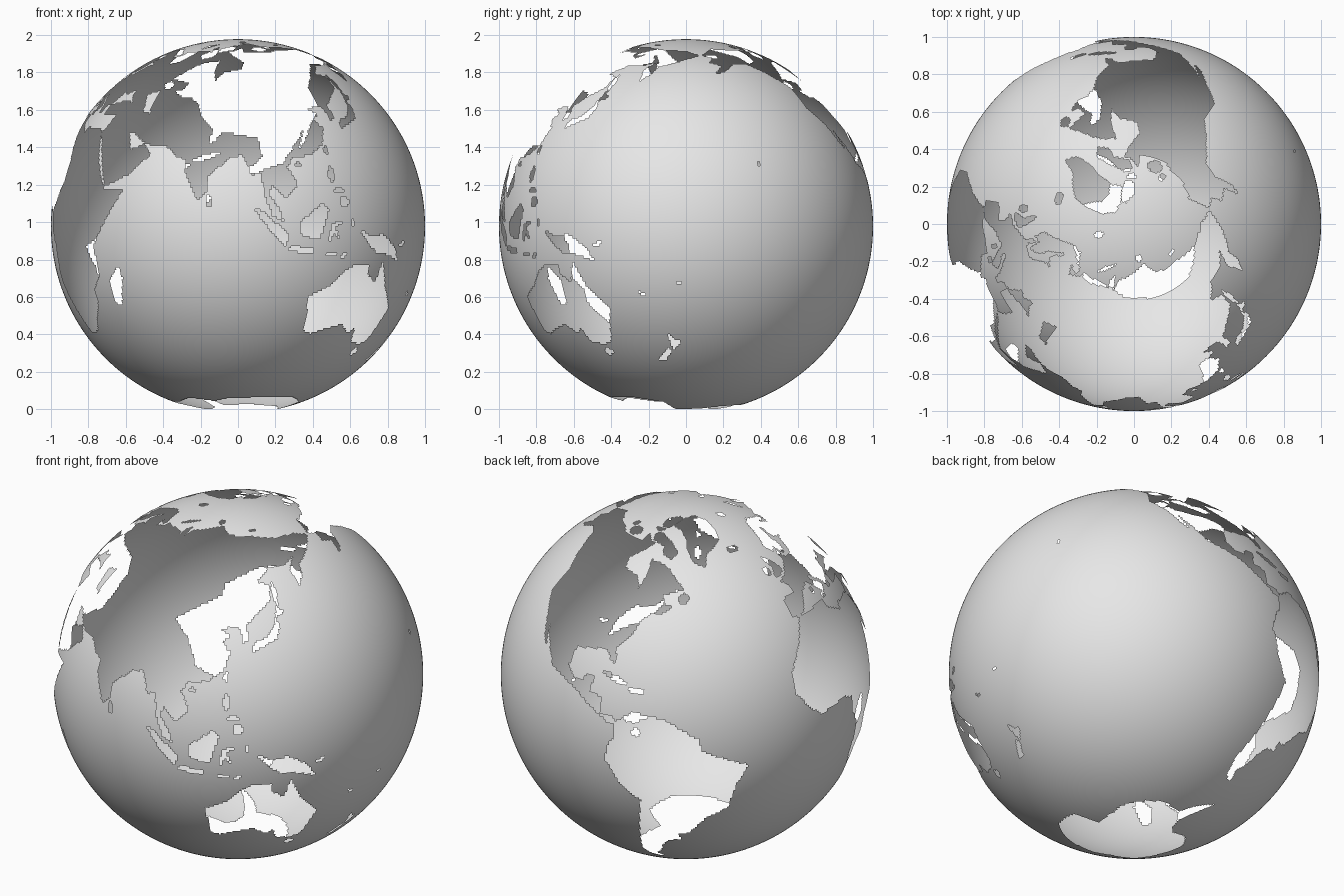
import bpy
import bmesh
import math

# Globe made of the ocean surface only: every land mass is an opening in a thin shell.
SEGMENTS = 480
RINGS = 240

if "Cube" in bpy.data.objects:
    bpy.data.objects.remove(bpy.data.objects["Cube"], do_unlink=True)

lands = []
inland_seas = []


def add_outline(points, group=lands):
    """Store a coast given as (longitude, latitude) corners, with its bounds."""
    longitudes = [point[0] for point in points]
    latitudes = [point[1] for point in points]
    bounds = (min(longitudes), max(longitudes), min(latitudes), max(latitudes))
    group.append((bounds, points))


def add_island(lon, lat, wide, high, lean=0):
    """Store a small oval island; wide and high are half sizes in degrees."""
    outline = []
    turn = math.radians(lean)
    for step in range(16):
        angle = math.tau * step / 16
        across, along = wide * math.cos(angle), high * math.sin(angle)
        outline.append((lon + across * math.cos(turn) - along * math.sin(turn),
                        lat + across * math.sin(turn) + along * math.cos(turn)))
    add_outline(outline)


def inside(outline, lon, lat):
    """Even-odd test of a point against one outline."""
    (west, east, south, north), points = outline
    if not (west <= lon <= east and south <= lat <= north):
        return False
    hit = False
    previous_lon, previous_lat = points[-1]
    for next_lon, next_lat in points:
        if (next_lat > lat) != (previous_lat > lat):
            share = (lat - next_lat) / (previous_lat - next_lat)
            if lon < next_lon + share * (previous_lon - next_lon):
                hit = not hit
        previous_lon, previous_lat = next_lon, next_lat
    return hit


def in_any(group, lon, lat):
    return any(inside(outline, lon, lat) for outline in group)


def is_land(centre):
    """The front (-y) faces longitude 90 east."""
    lon = math.degrees(math.atan2(-centre.y, -centre.x))
    lat = math.degrees(math.asin(centre.z / centre.length))
    if in_any(inland_seas, lon, lat):
        return False
    # outlines that cross the date line run on past 180
    return in_any(lands, lon, lat) or (lon < -150 and in_any(lands, lon + 360, lat))


# Europe, closed by a straight inland border in the east
add_outline([
    (-9, 37), (-9, 43), (-2, 43.5), (-1, 46), (-4.5, 48.5), (1.5, 50), (4, 52),
    (8, 54), (8, 57), (10.5, 57.5), (10, 54.5), (14, 54), (19, 54.5), (21, 57),
    (24, 59), (29, 60), (22, 60.5), (21.5, 63), (25, 65.5), (22, 66), (17, 61),
    (18, 60), (16, 56.5), (13, 55.5), (11, 59), (7, 58), (5, 61), (12, 66),
    (19, 70), (28, 71), (40, 67.5), (41, 66), (33, 66.5), (38, 64), (44, 66),
    (44, 68), (60, 69), (60, 40), (50, 40), (41.5, 41.5), (38, 44.5), (38.5, 47),
    (33.5, 45), (30.5, 46), (28, 42), (26, 40.5), (23, 40), (23.5, 37.5),
    (21.5, 37), (19.5, 41), (13.5, 45.5), (12.5, 44), (18, 40.5), (16, 38),
    (12, 42), (9, 44.5), (3, 42.5), (0, 39.5), (-2, 37), (-5.5, 36)])

# Northern and eastern Asia
add_outline([
    (59, 69), (68, 68.5), (67, 71), (70, 73), (73, 68), (75, 72), (81, 73),
    (90, 75), (104, 77.5), (113, 74), (128, 72.5), (140, 72.5), (160, 70),
    (180, 69), (190, 66), (178, 62.5), (170, 60), (163, 58), (162, 55), (157, 51),
    (156, 57), (163, 61.5), (155, 59.5), (143, 59), (135, 54.5), (141, 53),
    (140, 48), (132, 43), (128, 40), (129.5, 36), (126.5, 34.5), (126.5, 37.5),
    (125, 39.5), (121.5, 39.5), (118, 39), (122, 37), (119.5, 35), (122, 31),
    (100, 30), (59, 30)])

# Southern Asia with the Arabian, Indian and Malay peninsulas
add_outline([
    (27, 37), (27, 40.5), (31, 41), (35, 42), (41.5, 41.5), (60, 42), (100, 32),
    (122, 32), (120, 26), (115, 22.5), (108, 21.5), (106, 18.5), (109, 13),
    (105, 9), (101, 13), (99.5, 10), (103.5, 4), (104, 1.5), (101, 3), (98.5, 9),
    (97.5, 16.5), (94.5, 16), (91.5, 22.5), (87, 21.5), (80.5, 15.5), (80, 11),
    (77.5, 8), (73, 17), (72.5, 21), (69, 22), (66.5, 25), (57, 26), (50.5, 30),
    (48, 30), (51, 24), (56, 26), (59.5, 22.5), (52, 16), (45, 13), (43, 13),
    (39, 21), (35, 28), (32, 30), (34.5, 31.5), (36, 36.5), (30.5, 36.5)])

# Africa
add_outline([
    (-6, 36), (-10, 30), (-17, 21), (-17, 14), (-13, 9), (-8, 4.5), (4, 6), (9, 4),
    (9, -1), (13, -6), (12, -17), (17, -29), (19, -34.5), (26, -34), (32, -28),
    (35, -24), (35, -20), (40, -15), (39, -6), (44, 1), (51, 11), (43, 11.5),
    (37, 21), (33, 29), (32, 31), (20, 32), (19, 30), (11, 34), (11, 37), (-1, 36)])

# North and Central America
add_outline([
    (-168, 66), (-156, 71), (-140, 70), (-128, 70), (-115, 68), (-95, 68),
    (-94, 72), (-86, 69), (-82, 69), (-86, 66), (-94, 61), (-92, 57), (-82, 55),
    (-79, 51), (-77, 56), (-78, 62), (-70, 61), (-65, 59), (-61, 56), (-56, 52),
    (-66, 50), (-65, 47), (-61, 46), (-66, 43.5), (-70, 43.5), (-74, 40.5),
    (-76, 36), (-81, 31), (-80, 26), (-82, 27), (-84, 30), (-90, 29.5), (-97, 28),
    (-98, 22), (-95, 18.5), (-91, 19), (-90, 21), (-87, 21), (-88, 16), (-83, 15),
    (-83, 10), (-79, 9.5), (-77, 8), (-80, 7.5), (-86, 11), (-94, 16), (-105, 20),
    (-109, 25), (-114, 31), (-110, 23), (-115, 29), (-118, 34), (-124, 40),
    (-124, 48), (-132, 55), (-140, 60), (-150, 60), (-158, 56), (-164, 54.5),
    (-158, 59), (-165, 61), (-161, 64)])

# South America
add_outline([
    (-78, 8), (-72, 12), (-62, 10.5), (-51, 4), (-50, 0), (-44, -2.5), (-35, -6),
    (-39, -13), (-41, -22), (-48, -26), (-54, -34), (-58, -34.5), (-57, -38),
    (-62, -39), (-65, -43), (-66, -47), (-69, -51), (-66, -55), (-72, -54),
    (-75, -48), (-73, -38), (-70, -19), (-76, -14), (-81, -5), (-80, 0), (-78, 3)])

# Antarctica
add_outline([
    (-180, -78), (-158, -77), (-145, -75), (-125, -73.5), (-100, -72), (-75, -73),
    (-68, -68), (-57, -63), (-61, -70), (-62, -75), (-50, -78), (-35, -78),
    (-20, -73), (0, -70), (25, -70), (50, -66.5), (70, -69), (82, -67), (110, -66),
    (135, -66), (160, -70), (165, -78), (180, -78), (180, -90), (-180, -90)])

# Australia
add_outline([
    (114, -22), (122, -18), (126, -14), (130, -12), (136, -12), (136, -15),
    (140, -17.5), (142, -11), (146, -19), (153, -26), (150, -37.5), (146, -39),
    (140, -38), (138, -33), (135, -35), (131, -31.5), (124, -33), (118, -35),
    (115, -34)])

# Arctic islands: Greenland, Baffin, Ellesmere, Novaya Zemlya
add_outline([
    (-73, 78), (-60, 82), (-33, 83.5), (-18, 80), (-20, 74), (-24, 70), (-40, 65),
    (-43, 60), (-50, 62), (-54, 68), (-54, 71), (-60, 76)])
add_outline([(-88, 73), (-80, 73.5), (-68, 70), (-61, 66), (-65, 63), (-72, 65),
             (-73, 68), (-85, 70)])
add_outline([(-90, 77), (-91, 81), (-70, 83), (-62, 82), (-78, 76.5)])
add_outline([(52, 71), (56, 74), (68, 77), (58, 73)])

# Larger islands: Britain, Japan, Madagascar, Borneo, Sumatra, Sulawesi, New Guinea
add_outline([(-5, 50), (1, 51), (1.5, 53), (-2, 57.5), (-5, 58.5), (-3, 54), (-5, 52)])
add_outline([(130, 31.5), (131, 34.5), (136, 36), (140, 40), (142, 45.5), (145, 43.5),
             (141, 42), (142, 39), (140, 35.5), (135, 33.5)])
add_outline([(49, -12), (50, -16), (47, -25), (44, -24), (44, -17)])
add_outline([(109, 1), (117, 7), (119, 5), (116, -4), (110, -3)])
add_outline([(95, 5.5), (98, 4.5), (106, -3), (105, -6), (100, -1.5)])
add_outline([(119, -5), (120, 1), (125, 1.5), (121, 0), (123, -4), (121, -2.5)])
add_outline([(131, -1), (135, -3), (141, -2.5), (147, -6), (150, -10.5), (143, -8.5),
             (138, -8), (133, -4)])

# New Zealand
add_outline([(173, -35), (175, -37), (178, -38), (175, -41.5), (174, -39)])
add_outline([(173, -40.5), (174, -42), (171, -46), (167, -46)])

# Small oval islands
add_island(lon=-8, lat=53.3, wide=2, high=1.6)
add_island(lon=-19, lat=65, wide=4.5, high=1.3)
add_island(lon=17, lat=78.7, wide=5, high=1.3)
add_island(lon=98, lat=79.3, wide=5, high=1)
add_island(lon=143, lat=75.3, wide=4, high=0.6)
add_island(lon=-110, lat=71, wide=7, high=1.8)
add_island(lon=-121, lat=73, wide=3, high=1.3)
add_island(lon=-87, lat=75.2, wide=6, high=0.7)
add_island(lon=-56, lat=49, wide=2.5, high=1.7)
add_island(lon=-79.5, lat=21.7, wide=5, high=0.8, lean=-18)
add_island(lon=-71.5, lat=18.8, wide=2.7, high=0.9)
add_island(lon=142.8, lat=50, wide=0.9, high=4)
add_island(lon=121, lat=23.7, wide=0.7, high=1.6)
add_island(lon=109.7, lat=19.2, wide=1, high=0.8)
add_island(lon=80.8, lat=7.7, wide=0.9, high=1.8)
add_island(lon=121.3, lat=16.2, wide=1, high=2.5)
add_island(lon=125, lat=7.7, wide=1.5, high=1.7)
add_island(lon=123.5, lat=11, wide=1.8, high=0.8)
add_island(lon=110, lat=-7.2, wide=4.6, high=0.8, lean=-6)
add_island(lon=120.5, lat=-8.6, wide=2, high=0.4)
add_island(lon=125, lat=-9, wide=1.6, high=0.5, lean=25)
add_island(lon=128, lat=1, wide=0.5, high=1.2)
add_island(lon=151, lat=-5.5, wide=1.8, high=0.5, lean=20)
add_island(lon=146.5, lat=-42, wide=1.8, high=1.3)
add_island(lon=165.5, lat=-21.3, wide=1.6, high=0.4, lean=-35)
add_island(lon=178, lat=-17.7, wide=0.8, high=0.5)
add_island(lon=-155.5, lat=19.6, wide=0.6, high=0.6)
add_island(lon=9, lat=40.8, wide=0.6, high=1.8)
add_island(lon=14, lat=37.5, wide=1.3, high=0.6)

# Inland sea that stays part of the ocean surface
add_outline([(47, 45), (53, 46.5), (53, 41), (54, 37), (50, 37.5), (49, 41)], inland_seas)

# Ocean shell: a fine sphere with the land faces removed, standing on its lowest rim
mesh = bpy.data.meshes.new("ocean_shell")
bm = bmesh.new()
bmesh.ops.create_uvsphere(bm, u_segments=SEGMENTS, v_segments=RINGS, radius=1)
land_faces = [face for face in bm.faces if is_land(face.calc_center_median())]
bmesh.ops.delete(bm, geom=land_faces, context="FACES")
lowest = min(vertex.co.z for vertex in bm.verts)
bmesh.ops.translate(bm, verts=bm.verts, vec=(0, 0, -lowest))
for face in bm.faces:
    face.smooth = True
bm.to_mesh(mesh)
bm.free()

ocean_shell = bpy.data.objects.new("ocean_shell", mesh)
bpy.context.collection.objects.link(ocean_shell)

# Plain grey colour
grey = bpy.data.materials.new("light_grey")
grey.use_nodes = True
grey.diffuse_color = (0.8, 0.8, 0.8, 1)
grey.node_tree.nodes["Principled BSDF"].inputs["Base Color"].default_value = (0.8, 0.8, 0.8, 1)
mesh.materials.append(grey)
